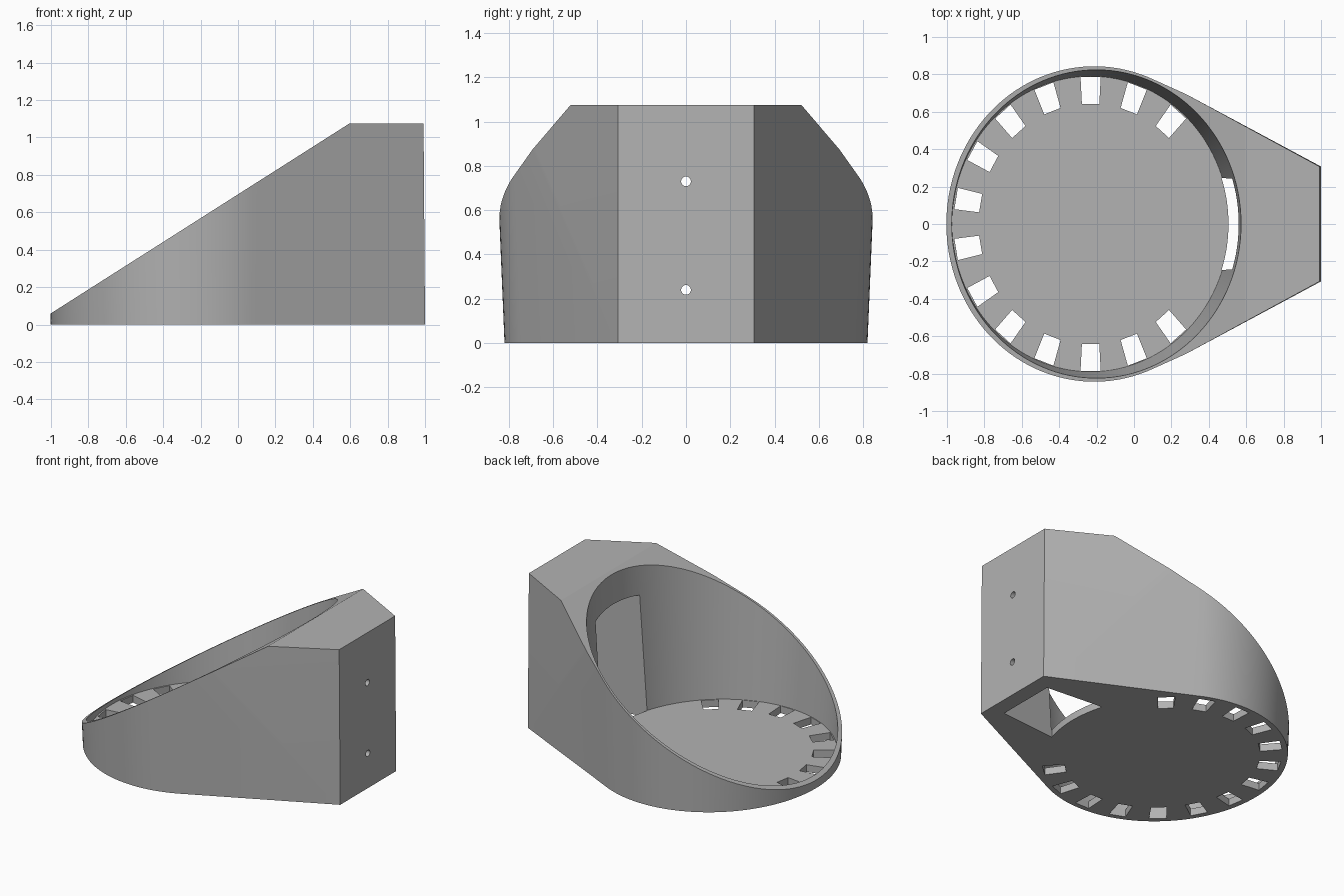
import bpy, bmesh
from math import sin, cos, radians, sqrt
from mathutils import Vector, Matrix

if "Cube" in bpy.data.objects:
    bpy.data.objects.remove(bpy.data.objects["Cube"], do_unlink=True)

CX = -0.232        # centre of the round bowl
SQUASH = 0.938     # bowl is slightly narrower along x
FLOOR = 0.05
TOP = 1.075
SEGMENTS = 128

grey = bpy.data.materials.new("plain_grey")
grey.use_nodes = True
grey.diffuse_color = (0.45, 0.45, 0.45, 1)
grey.node_tree.nodes["Principled BSDF"].inputs["Base Color"].default_value = (0.45, 0.45, 0.45, 1)


def oval(radius, z, start=0, end=360, count=SEGMENTS):
    """Points along the squashed circle, from start to end degrees."""
    pts = []
    for i in range(count):
        t = radians(start + (end - start) * i / count)
        pts.append(Vector((CX + radius * SQUASH * cos(t), radius * sin(t), z)))
    return pts


def finish(name, bm):
    bmesh.ops.recalc_face_normals(bm, faces=bm.faces)
    mesh = bpy.data.meshes.new(name)
    bm.to_mesh(mesh)
    bm.free()
    mesh.materials.append(grey)
    obj = bpy.data.objects.new(name, mesh)
    bpy.context.collection.objects.link(obj)
    return obj


def loft(lower, upper):
    """Closed solid between two rings with equal point counts."""
    bm = bmesh.new()
    a = [bm.verts.new(p) for p in lower]
    b = [bm.verts.new(p) for p in upper]
    n = len(a)
    for i in range(n):
        j = (i + 1) % n
        bm.faces.new((a[i], a[j], b[j], b[i]))
    bm.faces.new(a[::-1])
    bm.faces.new(b)
    return bm


def slice_above(bm, point, normal):
    """Cut away everything on the normal's side and cap the cut."""
    cut = bmesh.ops.bisect_plane(bm, geom=bm.verts[:] + bm.edges[:] + bm.faces[:],
                                 plane_co=point, plane_no=normal, clear_outer=True)
    edges = [e for e in cut["geom_cut"] if isinstance(e, bmesh.types.BMEdge)]
    bmesh.ops.contextual_create(bm, geom=edges)


def carve(target, cutter):
    cutter.hide_render = True
    mod = target.modifiers.new("carve", 'BOOLEAN')
    mod.operation = 'DIFFERENCE'
    mod.solver = 'EXACT'
    mod.object = cutter
    bpy.context.view_layer.objects.active = target
    bpy.ops.object.modifier_apply(modifier=mod.name)
    bpy.data.objects.remove(cutter, do_unlink=True)


# Outer shell: drafted oval drawn out to a flat mounting plate, sliced on a slant
bm = bmesh.new()
outline = oval(0.82, 0) + oval(0.865, TOP)
for y in (-0.307, 0.307):
    outline += [Vector((1.0, y, 0)), Vector((0.992, y, TOP))]
for p in outline:
    bm.verts.new(p)
bmesh.ops.convex_hull(bm, input=bm.verts[:])
bmesh.ops.dissolve_limit(bm, angle_limit=radians(0.2), verts=bm.verts[:], edges=bm.edges[:])
slant = Vector((-0.636, 0, 1)).normalized()
slice_above(bm, Vector((-1, 0, 0.06)), slant)
body = finish("angled_holder_body", bm)

# Bowl cavity, widening upward
draft = 0.067
carve(body, finish("bowl_cutter", loft(oval(0.79, FLOOR), oval(0.79 + draft * 1.15, 1.2))))

# Hollow chamber behind the bowl, open below and into the bowl
arc = oval(0.786, -0.1, -18.3, 18.3, 16) + oval(0.786, -0.1, 18.3, 19, 1)
plan = arc + [Vector((0.89, 0.21, -0.1)), Vector((0.89, -0.21, -0.1))]
chamber = loft(plan, [p + Vector((0, 0, 1.035)) for p in plan])
slice_above(chamber, Vector((0.7, 0, 0.935)), Vector((-0.55, 0, 1)).normalized())
carve(body, finish("chamber_cutter", chamber))

# Vent slots around the floor, leaving the chamber side solid
for angle in range(50, 311, 20):
    t = radians(angle)
    out, side = Vector((cos(t), sin(t), 0)), Vector((-sin(t), cos(t), 0))
    ring = []
    for r, w in ((0.642, -0.05), (0.785, -0.058), (0.785, 0.058), (0.642, 0.05)):
        p = out * r + side * w
        ring.append(Vector((CX + p.x * 0.93, p.y, -0.1)))
    carve(body, finish("slot_cutter", loft(ring, [p + Vector((0, 0, 0.17)) for p in ring])))

# Screw holes through the mounting plate
for z in (0.24, 0.73):
    bm = bmesh.new()
    place = Matrix.Translation((0.95, 0, z)) @ Matrix.Rotation(radians(90), 4, 'Y')
    bmesh.ops.create_cone(bm, cap_ends=True, segments=24, radius1=0.022, radius2=0.022,
                          depth=0.2, matrix=place)
    carve(body, finish("screw_cutter", bm))

# Smooth walls with crisp rims
bpy.ops.object.select_all(action='DESELECT')
body.select_set(True)
bpy.context.view_layer.objects.active = body
bpy.ops.object.shade_smooth_by_angle(angle=radians(25))
